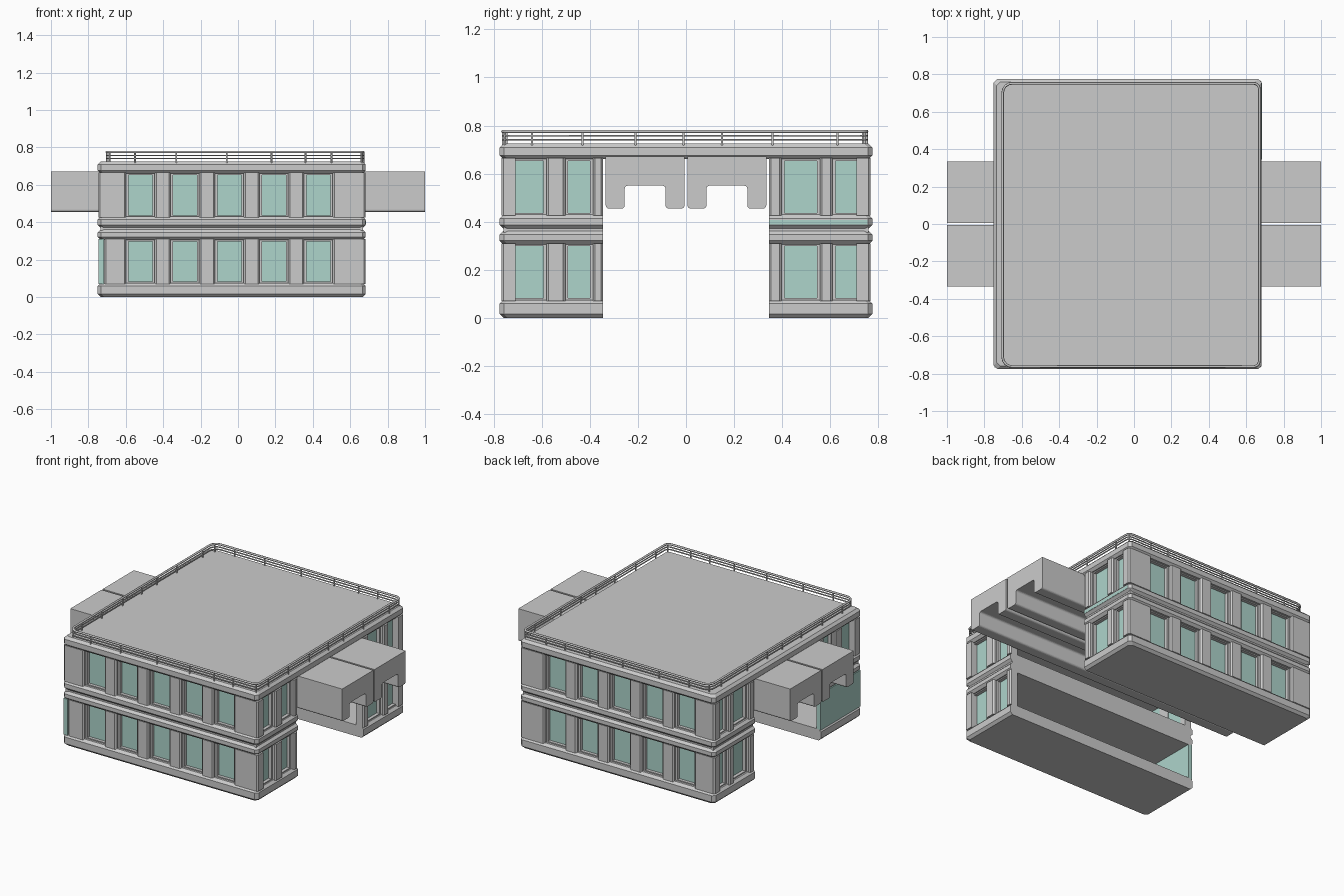
import bpy, bmesh, math

if "Cube" in bpy.data.objects:
    bpy.data.objects.remove(bpy.data.objects["Cube"])

X0, X1, YO, YI = -0.75, 0.683, 0.775, 0.345   # building extents, outer and inner wing y

glass_mat = bpy.data.materials.new("window_glass")
glass_mat.diffuse_color = (0.42, 0.66, 0.6, 1)
glass_mat.use_nodes = True
glass_mat.node_tree.nodes["Principled BSDF"].inputs["Base Color"].default_value = glass_mat.diffuse_color


def finish(name, bm, mat=None):
    bmesh.ops.recalc_face_normals(bm, faces=bm.faces)
    me = bpy.data.meshes.new(name)
    bm.to_mesh(me)
    bm.free()
    ob = bpy.data.objects.new(name, me)
    bpy.context.collection.objects.link(ob)
    if mat:
        me.materials.append(mat)
    return ob


def loft(name, rings, mat=None):
    bm = bmesh.new()
    loops = [[bm.verts.new(p) for p in r] for r in rings]
    n = len(loops[0])
    for a, b in zip(loops, loops[1:]):
        for i in range(n):
            j = (i + 1) % n
            bm.faces.new((a[i], a[j], b[j], b[i]))
    bm.faces.new(loops[0])
    bm.faces.new(loops[-1])
    return finish(name, bm, mat)


def prism(name, pts, z0, z1, mat=None):
    return loft(name, [[(x, y, z) for x, y in pts] for z in (z0, z1)], mat)


def box(name, xa, xb, ya, yb, z0, z1, mat=None):
    return prism(name, [(xa, ya), (xb, ya), (xb, yb), (xa, yb)], z0, z1, mat)


# Chamfered slab: outer edges are bevelled, the courtyard edge stays flat
def slab(name, z0, z1, sy=0, b=0.016):
    rings = []
    for z, i in ((z0, b), (z0 + b, 0), (z1 - b, 0), (z1, b)):
        c = 0.018
        a, e, o = X0 + i, X1 - i, YO - i
        if sy:
            pts = [(a, YI), (a, o - c), (a + c, o), (e - c, o), (e, o - c), (e, YI)]
            pts = [(x, y * sy) for x, y in pts]
        else:
            pts = [(a, -o + c), (a, o - c), (a + c, o), (e - c, o),
                   (e, o - c), (e, -o + c), (e - c, -o), (a + c, -o)]
        rings.append([(x, y, z) for x, y in pts])
    return loft(name, rings)


# Map (distance along wall, depth inward) to plan position for each facade
def plan(side, u, d):
    return {"front": (u, -YO + 0.007 + d), "back": (u, YO - 0.007 - d),
            "left": (X0 + 0.003 + d, u), "right": (X1 - d, u)}[side]


D = 0.048   # depth of window recess


def pier(side, u0, u1, z0, z1):
    c = 0.009
    pts = [(u0, D + 0.01), (u0, c), (u0 + c, 0), (u1 - c, 0), (u1, c), (u1, D + 0.01)]
    prism(side + "_pier", [plan(side, *p) for p in pts], z0, z1)


def panel(name, side, u0, u1, d0, d1, z0, z1, mat=None):
    prism(name, [plan(side, *p) for p in ((u0, d0), (u1, d0), (u1, d1), (u0, d1))], z0, z1, mat)


def window(side, u0, u1, z0, z1):
    panel(side + "_window", side, u0, u1, D - 0.004, D + 0.008, z0, z1, glass_mat)
    f = 0.012
    for a, b, c, d in ((u0, u0 + f, z0, z1), (u1 - f, u1, z0, z1),
                       (u0, u1, z0, z0 + f), (u0, u1, z1 - f, z1)):
        panel(side + "_window_frame", side, a, b, D - 0.025, D, c, d)


# Floor slabs, cornice bands and roof
for sy, wing in ((-1, "front"), (1, "back")):
    slab(wing + "_base", 0.0, 0.075, sy)
    slab(wing + "_lower_band", 0.305, 0.362, sy)
    slab(wing + "_upper_band", 0.37, 0.43, sy)
    core = sorted((sy * YI, sy * (YO - 0.015)))
    box(wing + "_band_core", X0 + 0.015, X1 - 0.015, *core, 0.355, 0.38)
slab("roof", 0.66, 0.725)
box("back_wing_glass_strip", 0.66, X1 + 0.001, YI, YO - 0.02, 0.388, 0.408, glass_mat)

# Facade piers and windows on both floors
win_x = [-0.522 + 0.238 * i for i in range(5)]
HW = 0.076
long_piers = [(a + HW, b - HW) for a, b in zip(win_x, win_x[1:])]
end_piers = {
    -1: [(-0.768, -0.728), (-0.58, -0.502), (-0.387, -YI)],
    1: [(YI, 0.397), (0.557, 0.61), (0.737, 0.768)],
}
for floor, (z0, z1) in enumerate(((0.07, 0.31), (0.425, 0.665))):
    for side in ("front", "back"):
        left = -0.715 if (floor == 0 and side == "front") else X0 + 0.003
        for u in [(left, win_x[0] - HW)] + long_piers + [(win_x[-1] + HW, X1)]:
            pier(side, *u, z0, z1)
        for x in win_x:
            window(side, x - HW, x + HW, z0, z1)
    for side in ("left", "right"):
        for sy, piers in end_piers.items():
            if side == "left" and floor == 0 and sy < 0:
                panel("left_glass_wall", side, -0.768, -YI, 0, 0.03, z0, z1, glass_mat)
                continue
            for u in piers:
                pier(side, *u, z0, z1)
            for a, b in zip(piers, piers[1:]):
                window(side, a[1], b[0], z0, z1)


# Two channel-shaped beams running through the building
def arc(cx, cy, r, a0, a1, n=4):
    return [(cx + r * math.cos(math.radians(a0 + (a1 - a0) * i / n)),
             cy + r * math.sin(math.radians(a0 + (a1 - a0) * i / n))) for i in range(n + 1)]


for yc, name in ((-0.17, "front_beam"), (0.17, "back_beam")):
    r, w, k, zb, zt, zn = 0.013, 0.164, 0.085, 0.455, 0.672, 0.55
    half = [(w, zt)] + arc(w - r, zb + r, r, 0, -90) + arc(k + r, zb + r, r, 270, 180) \
        + arc(k - r, zn - r, r, 0, 90)
    prof = half + [(-y, z) for y, z in reversed(half)]
    loft(name, [[(x, yc + y, z) for y, z in prof] for x in (-1, 1)])


# Roof railing
def tube(name, pts, rad, cyclic):
    cu = bpy.data.curves.new(name, "CURVE")
    cu.dimensions = "3D"
    cu.bevel_depth, cu.bevel_resolution, cu.use_fill_caps = rad, 1, True
    sp = cu.splines.new("POLY")
    sp.points.add(len(pts) - 1)
    for p, co in zip(sp.points, pts):
        p.co = (*co, 1)
    sp.use_cyclic_u = cyclic
    bpy.context.collection.objects.link(bpy.data.objects.new(name, cu))


xa, xb, ya, yb = -0.702, 0.67, -0.762, 0.752
path = arc(xb - 0.03, yb - 0.03, 0.03, 0, 90) + arc(xa + 0.05, yb - 0.05, 0.05, 90, 180) \
    + arc(xa + 0.05, ya + 0.05, 0.05, 180, 270) + arc(xb - 0.03, ya + 0.03, 0.03, 270, 360)
for z, rad in ((0.776, 0.007), (0.757, 0.004), (0.741, 0.004)):
    tube("roof_rail", [(x, y, z) for x, y in path], rad, True)
posts = [(x, y) for y in (ya, yb) for x in (-0.55, -0.33, -0.06, 0.18, 0.36, 0.5)]
posts += [(x, y) for x in (xa, xb) for y in (-0.64, -0.43, -0.21, -0.01, 0.15, 0.36, 0.63)]
posts += [(xa + 0.015, ya + 0.015), (xa + 0.015, yb - 0.015),
          (xb - 0.009, ya + 0.009), (xb - 0.009, yb - 0.009)]
for x, y in posts:
    tube("rail_post", [(x, y, 0.71), (x, y, 0.776)], 0.005, False)
